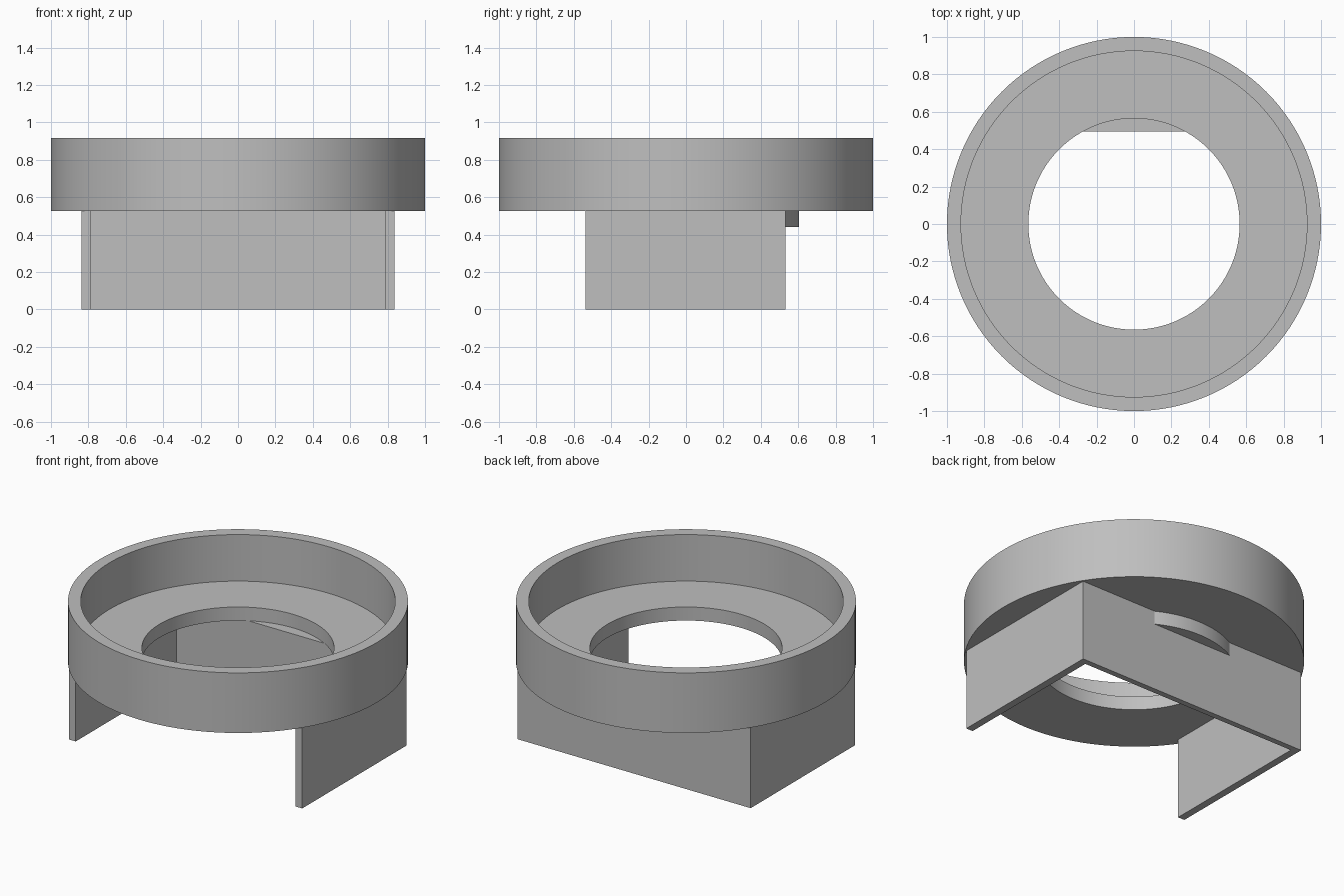
import bpy, bmesh, math

cube = bpy.data.objects.get("Cube")
if cube:
    bpy.data.objects.remove(cube)

grey = bpy.data.materials.new("plain grey")
grey.use_nodes = True
colour = (0.52, 0.52, 0.52, 1)
grey.diffuse_color = colour
grey.node_tree.nodes["Principled BSDF"].inputs["Base Color"].default_value = colour

SEGMENTS = 128
BASE_Z, FLOOR_Z, TOP_Z = 0.527, 0.615, 0.917


def finish(name, bm, smooth=False):
    bmesh.ops.recalc_face_normals(bm, faces=bm.faces)
    mesh = bpy.data.meshes.new(name)
    bm.to_mesh(mesh)
    bm.free()
    mesh.materials.append(grey)
    obj = bpy.data.objects.new(name, mesh)
    bpy.context.collection.objects.link(obj)
    if smooth:
        bpy.ops.object.select_all(action="DESELECT")
        obj.select_set(True)
        bpy.context.view_layer.objects.active = obj
        bpy.ops.object.shade_smooth_by_angle(angle=math.radians(30))
    return obj


def lathe(name, profile):
    """Spin a closed (radius, z) profile around the z axis."""
    bm = bmesh.new()
    rings = []
    for i in range(SEGMENTS):
        a = math.tau * i / SEGMENTS
        rings.append([bm.verts.new((r * math.cos(a), r * math.sin(a), z)) for r, z in profile])
    n = len(profile)
    for i in range(SEGMENTS):
        here, after = rings[i], rings[(i + 1) % SEGMENTS]
        for j in range(n):
            k = (j + 1) % n
            bm.faces.new((here[j], after[j], after[k], here[k]))
    return finish(name, bm, True)


def prism(name, outline, low, high, smooth=False):
    """Extrude a flat (x, y) outline between two heights."""
    bm = bmesh.new()
    face = bm.faces.new([bm.verts.new((x, y, low)) for x, y in outline])
    side = bmesh.ops.extrude_face_region(bm, geom=[face])["geom"]
    moved = [v for v in side if isinstance(v, bmesh.types.BMVert)]
    bmesh.ops.translate(bm, verts=moved, vec=(0, 0, high - low))
    return finish(name, bm, smooth)


# Round tray with a raised rim and a central hole
lathe("round_tray", [
    (0.565, BASE_Z), (1, BASE_Z), (1, TOP_Z),
    (0.925, TOP_Z), (0.925, FLOOR_Z), (0.565, FLOOR_Z),
])

# Three-sided bracket under the tray, open at the front
X_OUT, X_IN = 0.837, 0.789
Y_FRONT, Y_IN, Y_BACK = -0.537, 0.495, 0.532
prism("bracket", [
    (-X_OUT, Y_FRONT), (-X_IN, Y_FRONT), (-X_IN, Y_IN), (X_IN, Y_IN),
    (X_IN, Y_FRONT), (X_OUT, Y_FRONT), (X_OUT, Y_BACK), (-X_OUT, Y_BACK),
], 0, BASE_Z)

# Curved ledge behind the back wall, closing the edge of the hole
LEDGE_R = 0.605
start = math.asin(Y_BACK / LEDGE_R)
steps = 24
arc = [start + (math.pi - 2 * start) * i / steps for i in range(steps + 1)]
prism("rear_ledge", [(LEDGE_R * math.cos(a), LEDGE_R * math.sin(a)) for a in arc],
      0.44, BASE_Z, True)
